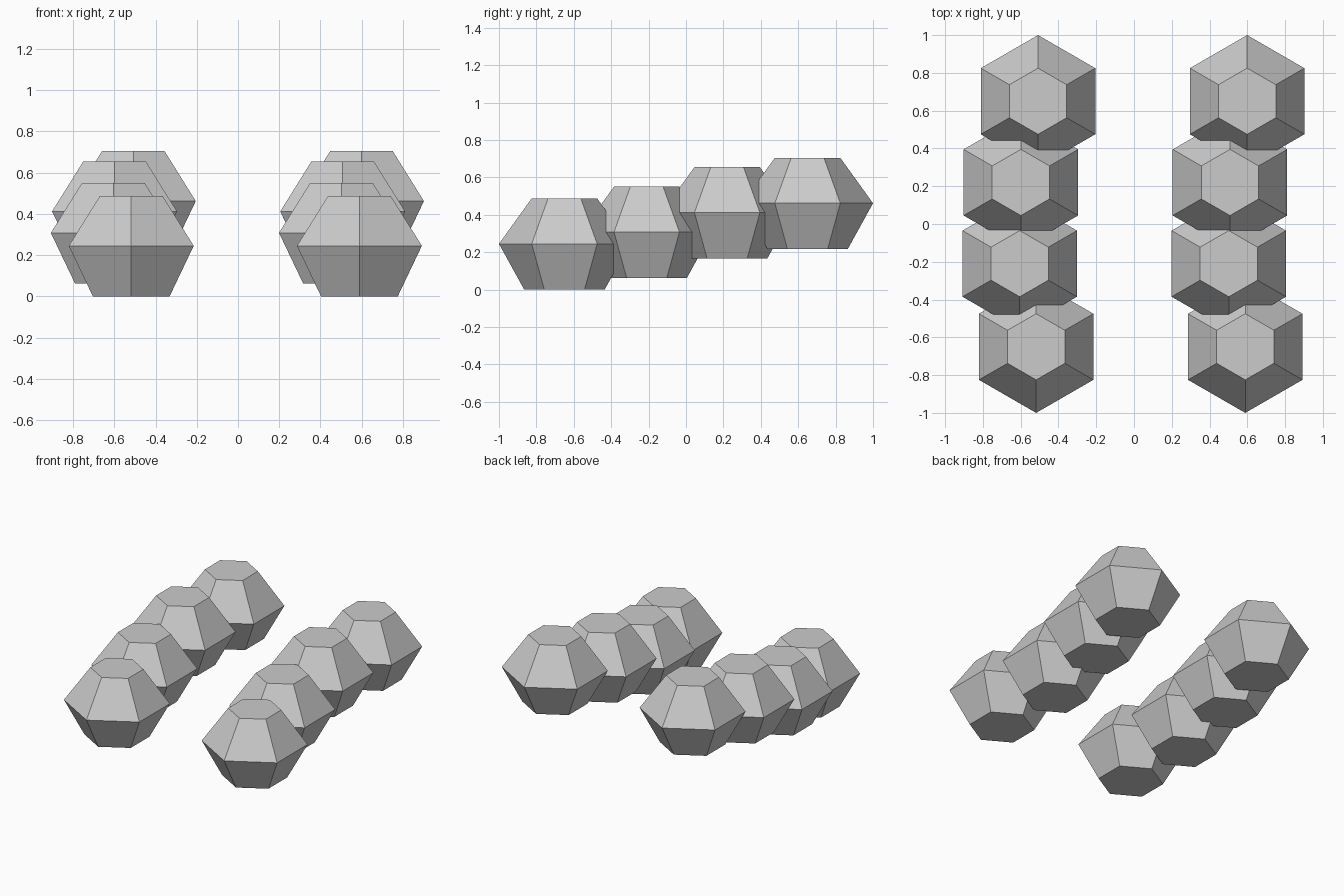
import bpy
import bmesh
from math import cos, sin, pi

cube = bpy.data.objects.get("Cube")
if cube:
    bpy.data.objects.remove(cube, do_unlink=True)

# Single stone colour
stone = bpy.data.materials.new("stone_grey")
stone.use_nodes = True
GREY = (0.6, 0.6, 0.6, 1.0)
stone.diffuse_color = GREY
stone.node_tree.nodes["Principled BSDF"].inputs["Base Color"].default_value = GREY

# Hexagonal rings of one stone: (radius, height)
RINGS = [(0.215, 0.0), (0.35, 0.245), (0.175, 0.488)]
SIDES = 6


def stone_mesh():
    """Flat-faced hexagonal stone with its corners pointing along y."""
    bm = bmesh.new()
    loops = []
    for radius, z in RINGS:
        angles = [pi / 2 + 2 * pi * i / SIDES for i in range(SIDES)]
        loops.append([bm.verts.new((radius * cos(a), radius * sin(a), z)) for a in angles])
    for low, high in zip(loops, loops[1:]):
        for i in range(SIDES):
            j = (i + 1) % SIDES
            bm.faces.new((low[i], low[j], high[j], high[i]))
    bm.faces.new(loops[0][::-1])
    bm.faces.new(loops[-1])
    mesh = bpy.data.meshes.new("stone")
    bm.to_mesh(mesh)
    bm.free()
    mesh.materials.append(stone)
    return mesh


mesh = stone_mesh()

# Stones of one row, front to back, relative to the row's middle line
ROW = [(0.037, -0.65, 0.0), (-0.05, -0.21, 0.063),
       (-0.044, 0.22, 0.167), (0.047, 0.65, 0.217)]

# Two matching rows, rising towards the back
for side, row_x in (("right", -0.555), ("left", 0.552)):
    for n, (x, y, z) in enumerate(ROW, 1):
        obj = bpy.data.objects.new(f"{side}_stone_{n}", mesh)
        obj.location = (row_x + x, y, z)
        bpy.context.collection.objects.link(obj)
